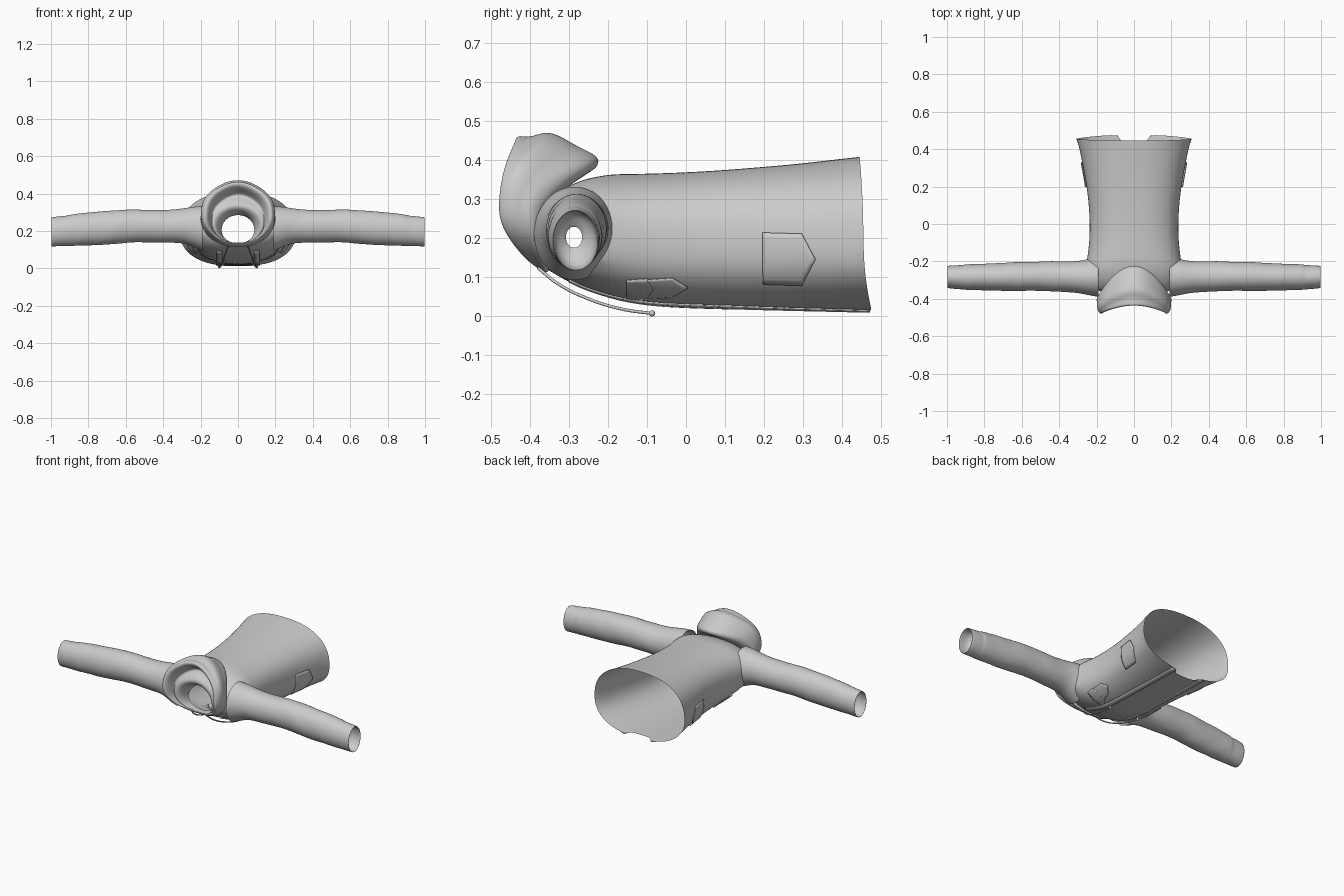
import bpy, bmesh, math
from mathutils import Vector
from mathutils.bvhtree import BVHTree

if "Cube" in bpy.data.objects:
    bpy.data.objects.remove(bpy.data.objects["Cube"])

N = 32


def finish(name, bm, subsurf=2, thickness=0):
    bmesh.ops.recalc_face_normals(bm, faces=bm.faces)
    me = bpy.data.meshes.new(name)
    bm.to_mesh(me)
    bm.free()
    me.shade_smooth()
    ob = bpy.data.objects.new(name, me)
    bpy.context.collection.objects.link(ob)
    if thickness:
        m = ob.modifiers.new("thickness", 'SOLIDIFY')
        m.thickness = thickness
        m.offset = 0
    if subsurf:
        m = ob.modifiers.new("smooth", 'SUBSURF')
        m.levels = m.render_levels = subsurf
    return ob


def skin(rows, closed=True):
    bm = bmesh.new()
    vs = [[bm.verts.new(p) for p in r] for r in rows]
    n = len(rows[0])
    for a, b in zip(vs, vs[1:]):
        for i in range(n if closed else n - 1):
            j = (i + 1) % n
            bm.faces.new((a[i], a[j], b[j], b[i]))
    return bm


def ring(yt, zt, xs, ys, zs, yb, zb, p=1.0, fold=0.0):
    """Garment ring given by its top, side and bottom points."""
    pts = []
    for i in range(N):
        t = 2 * math.pi * i / N
        c, s = math.cos(t), math.sin(t)
        c = math.copysign(abs(c) ** p, c)
        s = math.copysign(abs(s) ** p, s)
        ye, ze = (yb, zb) if c > 0 else (yt, zt)
        w = fold * math.cos(6 * t)
        pts.append((xs * s * (1 + w), ys + (ye - ys) * c * c, zs + (ze - zs) * abs(c) + w * 0.1))
    return pts


# Body shell from hem to neck
body_rings = [
    (.445, .41, .31, .455, .19, .477, .010),
    (.41, .406, .298, .42, .19, .435, .011),
    (.30, .393, .272, .30, .19, .30, .013),
    (.18, .382, .252, .18, .19, .18, .015),
    (.06, .373, .239, .06, .19, .06, .018),
    (-.06, .367, .238, -.06, .19, -.06, .022),
    (-.14, .366, .246, -.15, .19, -.14, .032),
    (-.19, .365, .258, -.22, .20, -.20, .048),
    (-.235, .358, .25, -.30, .21, -.27, .072),
    (-.27, .348, .20, -.355, .215, -.32, .098),
    (-.30, .335, .15, -.37, .22, -.352, .118),
]
bm = skin([ring(*r, p=.85, fold=.008 * (k % 2)) for k, r in enumerate(body_rings)])
gone = []
for f in bm.faces:
    c = f.calc_center_median()
    notch = c.y > .43 and c.z < .05 and abs(c.x) < .06
    armhole = abs(c.x) > .15 and math.hypot(c.y + .285, c.z - .21) < .065
    if notch or armhole:
        gone.append(f)
bmesh.ops.delete(bm, geom=gone, context='FACES')
body = finish("jacket_body", bm)

# Sleeves with cuffs and turned-in inner wrist: x, y centre, z centre, y radius, z radius
sleeve_rings = [
    (.19, -.285, .213, .105, .120), (.24, -.284, .222, .098, .108),
    (.29, -.284, .228, .086, .093), (.36, -.283, .225, .082, .088),
    (.43, -.280, .226, .082, .087), (.50, -.279, .227, .078, .087),
    (.57, -.279, .228, .077, .088), (.63, -.280, .223, .078, .090),
    (.69, -.282, .217, .075, .090), (.75, -.283, .213, .073, .090),
    (.80, -.283, .210, .071, .088), (.85, -.284, .206, .070, .086),
    (.90, -.285, .202, .069, .084), (.912, -.285, .201, .065, .081),
    (.95, -.284, .199, .064, .080), (.995, -.283, .195, .060, .079),
    (1.0, -.283, .195, .058, .077), (.99, -.284, .195, .056, .075),
    (.94, -.285, .197, .055, .074), (.92, -.287, .203, .030, .040),
    (.91, -.287, .203, .021, .027),
]
for side, label in ((1, "right"), (-1, "left")):
    rows = []
    for k, (x, y, z, ry, rz) in enumerate(sleeve_rings):
        row = []
        for i in range(N):
            t = 2 * math.pi * i / N
            amp = .03 if 2 < k < 13 else 0
            f = 1 + amp * math.sin(2 * t + k * 2.1) * math.sin(k * 1.7 + t)
            slant = .012 * math.cos(t) if 2 < k < 13 else 0
            row.append((side * (x + slant), y + ry * f * math.cos(t), z + rz * f * math.sin(t)))
        rows.append(row)
    finish(label + "_sleeve", skin(rows))

# Hood lying back: outer surface, rim, then inner folds down to the neck
hood_rings = [
    (-.30, .335, .150, -.370, .220, -.352, .118),
    (-.25, .368, .178, -.375, .235, -.356, .112),
    (-.222, .385, .195, -.385, .25, -.36, .112),
    (-.22, .412, .203, -.405, .27, -.365, .114),
    (-.27, .432, .200, -.425, .28, -.37, .118),
    (-.30, .450, .203, -.44, .29, -.375, .12),
    (-.355, .480, .198, -.46, .29, -.38, .122),
    (-.40, .455, .192, -.472, .285, -.385, .126),
    (-.435, .468, .184, -.482, .28, -.39, .13),
    (-.44, .44, .165, -.478, .27, -.388, .136),
    (-.39, .41, .150, -.445, .26, -.38, .135),
    (-.36, .39, .143, -.42, .25, -.375, .13),
    (-.41, .355, .138, -.43, .24, -.38, .128),
    (-.42, .325, .122, -.43, .225, -.378, .132),
    (-.38, .295, .100, -.40, .21, -.365, .134),
    (-.32, .285, .088, -.36, .205, -.34, .132),
]
finish("hood", skin([ring(*r, fold=.015 * (3 < k < 13)) for k, r in enumerate(hood_rings)]))

# Surface patches laid on the body
bpy.context.view_layer.update()
tree = BVHTree.FromObject(body, bpy.context.evaluated_depsgraph_get())


def patch(name, rows, direction, lift):
    d = Vector(direction)
    out, depth = [], None
    for row in rows:
        r = []
        for p in row:
            o = Vector(p) - d * 2
            hit = tree.ray_cast(o, d)
            if hit[0] is not None:
                depth = hit[3]
            r.append(o + d * ((depth or 2) - lift))
        out.append(r)
    finish(name, skin(out, False), 0, .004)


def pocket(name, y0, y1, z0, z1, tip, slope, side):
    n = 10
    rows = []
    for i in range(n + 1):
        v = i / n
        end = y1 + tip * (1 - abs(2 * v - 1))
        rows.append([(0, y0 + (end - y0) * j / n, z0 + (z1 - z0) * v + slope * j / n)
                     for j in range(n + 1)])
    patch(name, rows, (-side, 0, 0), .007)


for side, label in ((1, "right"), (-1, "left")):
    pocket(label + "_hand_pocket", .197, .297, .083, .215, .035, -.003, side)
    pocket(label + "_chest_pocket", -.15, -.035, .042, .09, .04, .008, side)
    pocket(label + "_chest_flap", -.152, -.10, .04, .092, .015, .004, side)
    # Front placket edge beside the zip
    patch(label + "_placket",
          [[(side * x, -.30 + .772 * j / 30, 0) for j in range(31)] for x in (.115, .10, .086)],
          (0, 0, 1), .004)

    # Drawstring with end bead
    cu = bpy.data.curves.new(label + "_drawstring", 'CURVE')
    cu.dimensions = '3D'
    cu.bevel_depth = .004
    cu.bevel_resolution = 2
    path = [(.05, -.38, .125), (.065, -.33, .085), (.08, -.25, .045), (.095, -.16, .018), (.10, -.09, .008)]
    sp = cu.splines.new('BEZIER')
    sp.bezier_points.add(len(path) - 1)
    for b, (x, y, z) in zip(sp.bezier_points, path):
        b.co = (side * x, y, z)
        b.handle_left_type = b.handle_right_type = 'AUTO'
    bpy.context.collection.objects.link(bpy.data.objects.new(label + "_drawstring", cu))
    bm = bmesh.new()
    bmesh.ops.create_uvsphere(bm, u_segments=12, v_segments=8, radius=.008)
    bmesh.ops.translate(bm, verts=bm.verts, vec=(side * .10, -.087, .008))
    finish(label + "_drawstring_bead", bm, 0)
